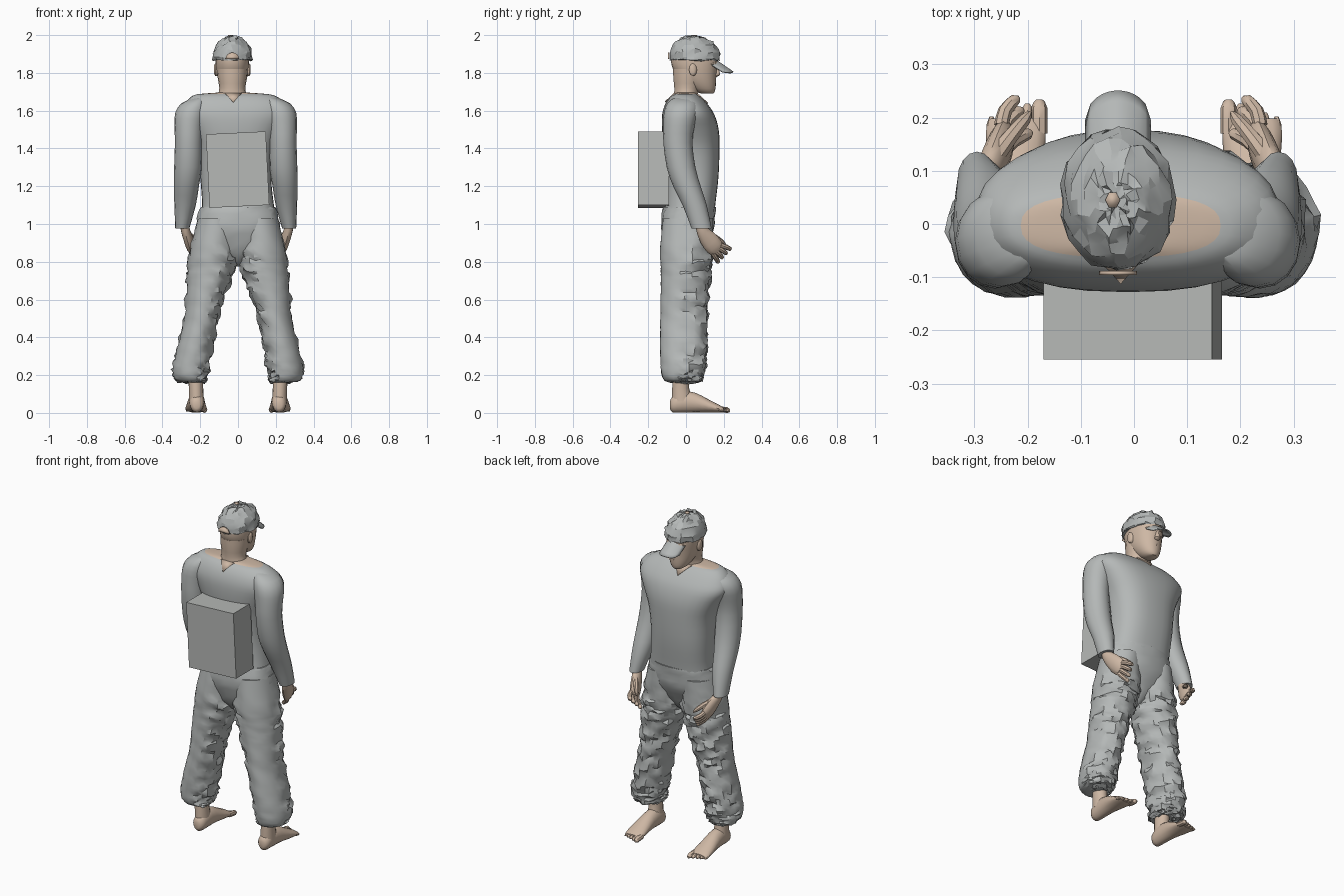
import bpy, bmesh, math, random
from mathutils import Vector

random.seed(4)
if "Cube" in bpy.data.objects:
    bpy.data.objects.remove(bpy.data.objects["Cube"])


def material(name, rgb):
    m = bpy.data.materials.new(name)
    m.use_nodes = True
    m.diffuse_color = (*rgb, 1)
    m.node_tree.nodes["Principled BSDF"].inputs["Base Color"].default_value = (*rgb, 1)
    return m


GREY = material("grey cloth", (0.46, 0.48, 0.475))
PACK = material("pack grey", (0.47, 0.485, 0.47))
SKIN = material("skin", (0.62, 0.48, 0.375))


def finish(name, bm, mats, angle=40):
    bmesh.ops.recalc_face_normals(bm, faces=bm.faces)
    me = bpy.data.meshes.new(name)
    bm.to_mesh(me)
    bm.free()
    ob = bpy.data.objects.new(name, me)
    bpy.context.collection.objects.link(ob)
    for m in mats:
        me.materials.append(m)
    bpy.ops.object.select_all(action='DESELECT')
    ob.select_set(True)
    bpy.context.view_layer.objects.active = ob
    bpy.ops.object.shade_smooth_by_angle(angle=math.radians(angle))
    return ob


def spline(pts, sub):
    """Smooth list of points passing through every given point."""
    out, n = [], len(pts)
    for i in range(n - 1):
        a, b, c, d = (Vector(pts[min(max(k, 0), n - 1)]) for k in (i - 1, i, i + 1, i + 2))
        for j in range(sub):
            t = j / sub
            out.append(0.5 * (2 * b + (c - a) * t + (2 * a - 5 * b + 4 * c - d) * t * t
                              + (3 * b - a - 3 * c + d) * t ** 3))
    return out + [Vector(pts[-1])]


def loft(name, pts, mats, n=16, sub=2, axis=None, side=(1, 0, 0), power=2.0,
         warp=None, paint=None, angle=40):
    """Skin elliptical rings (x, y, z, radius along side, other radius)."""
    rings = spline(pts, sub)
    bm = bmesh.new()
    rows = []
    for i, r in enumerate(rings):
        c = Vector(r[:3])
        t = Vector(axis) if axis else (Vector(rings[min(i + 1, len(rings) - 1)][:3])
                                       - Vector(rings[max(i - 1, 0)][:3])).normalized()
        s = Vector(side)
        s = (s - t * s.dot(t)).normalized()
        w = t.cross(s)
        row = []
        for k in range(n):
            a = 2 * math.pi * k / n
            ca, sa = math.cos(a), math.sin(a)
            p = c + s * (math.copysign(abs(ca) ** (2 / power), ca) * max(r[3], .002)) \
                  + w * (math.copysign(abs(sa) ** (2 / power), sa) * max(r[4], .002))
            if warp:
                p = warp(p, c)
            row.append(bm.verts.new(p))
        rows.append(row)
    for a, b in zip(rows, rows[1:]):
        for k in range(n):
            bm.faces.new((a[k], a[(k + 1) % n], b[(k + 1) % n], b[k]))
    bm.faces.new(rows[0])
    bm.faces.new(rows[-1])
    if paint:
        for f in bm.faces:
            f.material_index = paint(f)
    return finish(name, bm, mats, angle)


def plate(name, verts, mat, thick=0.008):
    bm = bmesh.new()
    bm.faces.new([bm.verts.new(v) for v in verts])
    ob = finish(name, bm, [mat])
    mod = ob.modifiers.new("thickness", 'SOLIDIFY')
    mod.thickness, mod.offset = thick, 0
    return ob


# Crumpled cloth: strong on the front and inside, calm on the back
def crumple(p, c):
    d = p - c
    d.z = 0
    k = 0.9 if p.y > -0.03 or abs(p.x) < abs(c.x) - 0.04 else 0.15
    k *= min(1, max(0, (1.0 - p.z) * 7))
    fold = 0.006 * math.sin(p.z * 60 + p.x * 35 + p.y * 20)
    q = p + d.normalized() * k * (fold + random.uniform(-.011, .01))
    q.z += k * random.uniform(-.01, .01)
    return q


def cap_warp(p, c):
    return p + Vector([random.uniform(-.007, .007) for _ in range(3)])


# Shirt body, with the bare yoke inside the neckline
CX = -0.012
loft("shirt", [(0, .01, .96, .19, .13), (0, .012, 1.03, .2, .137), (0, .022, 1.1, .19, .133),
               (CX, .032, 1.25, .188, .14), (CX, .03, 1.4, .203, .147),
               (CX, .023, 1.5, .243, .15), (CX, .012, 1.58, .285, .138),
               (CX, .002, 1.635, .27, .112), (-.02, -.003, 1.672, .23, .082),
               (-.025, -.003, 1.687, .188, .06), (-.028, 0, 1.695, .09, .05)],
     [GREY, SKIN], n=32, sub=3, axis=(0, 0, 1), power=2.5,
     paint=lambda f: int(f.calc_center_median().z > 1.687))
plate("back_neck_notch", [(-.068, -.062, 1.69), (.018, -.062, 1.69), (-.025, -.11, 1.645)], SKIN)
plate("front_neck_notch", [(-.08, .058, 1.69), (.03, .058, 1.69), (-.025, .115, 1.638)], SKIN)

# Seat of the trousers, rounded under into the crotch
loft("trouser_seat", [(0, 0, .775, .012, .02), (0, 0, .81, .045, .065), (0, .0, .87, .14, .1),
                      (0, .006, .95, .216, .132), (0, .01, 1.03, .214, .143),
                      (0, .018, 1.09, .197, .138)],
     [GREY], n=28, sub=3, axis=(0, 0, 1), power=2.2, angle=30,
     warp=lambda p, c: p + Vector((p.x, p.y, 0)) * random.uniform(-.03, .03))

for s, label in ((1, "left"), (-1, "right")):
    # Trouser leg
    loft(label + "_trouser_leg",
         [(s * x, y, z, rx, ry) for x, y, z, rx, ry in (
             (.113, .01, 1.03, .1, .132), (.126, 0, .87, .125, .138), (.138, 0, .78, .126, .134),
             (.152, -.003, .7, .118, .13), (.177, -.008, .6, .1, .126), (.194, -.012, .5, .091, .124),
             (.223, -.015, .37, .094, .123), (.243, -.015, .27, .097, .12),
             (.251, -.015, .2, .094, .113), (.243, -.017, .168, .08, .092),
             (.228, -.02, .16, .045, .048))],
         [GREY], n=26, sub=5, axis=(0, 0, 1), warp=crumple, angle=32)

    # Ankle, foot and toes
    loft(label + "_ankle", [(s * .225, -.025, .2, .04, .045), (s * .222, -.028, .13, .038, .045),
                            (s * .22, -.02, .06, .04, .055)], [SKIN], axis=(0, 0, 1))
    loft(label + "_foot",
         [(s * x, y, z, rx, rz) for x, y, z, rx, rz in (
             (.218, -.085, .042, .014, .02), (.218, -.07, .046, .034, .043),
             (.218, -.02, .058, .041, .057), (.22, .05, .054, .045, .052),
             (.222, .12, .036, .053, .035), (.222, .175, .022, .056, .021),
             (.222, .198, .016, .048, .013))], [SKIN], axis=(0, 1, 0))
    for i in range(5):
        x, r = s * (.178 + i * .0225), (.015, .011, .011, .01, .009)[i]
        tip = .234 - .008 * i
        loft(f"{label}_toe_{i + 1}", [(x, .17, .02, r, r), (x, tip - .015, .015, r, r),
                                      (x, tip, .012, r * .4, r * .4)], [SKIN], n=8, axis=(0, 1, 0))

    # Sleeve, blended into the sloping shoulder and wide down to the elbow
    loft(label + "_sleeve",
         [(CX + s * x, y, z, rx, ry) for x, y, z, rx, ry in (
             (.185, -.014, 1.668, .035, .05), (.214, -.018, 1.64, .072, .08),
             (.236, -.026, 1.59, .084, .091), (.247, -.037, 1.52, .077, .083),
             (.25, -.043, 1.43, .072, .077), (.253, -.026, 1.3, .073, .076),
             (.261, .005, 1.2, .066, .073), (.268, .046, 1.1, .057, .064),
             (.283, .083, .975, .037, .053))],
         [GREY], n=16, axis=(0, 0, 1))

    # Hand: wrist and palm, then four fingers and a thumb
    hx = lambda x: CX * .5 + s * x
    loft(label + "_palm", [(hx(.277), .072, 1.03, .024, .03), (hx(.273), .085, .97, .024, .031),
                           (hx(.258), .115, .925, .026, .045), (hx(.243), .15, .88, .024, .048),
                           (hx(.235), .168, .858, .014, .038)], [SKIN], n=12)
    for i in range(4):
        u = i / 3
        b = Vector((hx(.243 - .006 * u), .185 - .045 * u, .887 - .04 * u))
        d = Vector((s * (-.012 - .018 * u), .05 - .02 * u, -.016 - .028 * u))
        m, e = b + d * .55, b + d + Vector((-s * .014, 0, -.004))
        loft(f"{label}_finger_{i + 1}", [(*b, .014, .014), (*m, .0135, .0135), (*e, .011, .011),
                                         (*(e + d * .1), .004, .004)], [SKIN], n=8)
    loft(label + "_thumb", [(hx(.258), .125, .94, .019, .019), (hx(.228), .162, .925, .015, .015),
                            (hx(.2), .195, .9, .012, .012), (hx(.19), .21, .888, .004, .004)],
         [SKIN], n=8)

    # Ear
    loft(label + "_ear", [(-.03 + s * .075, .04, 1.815, .02, .03), (-.03 + s * .09, .036, 1.817, .02, .033),
                          (-.03 + s * .096, .033, 1.818, .012, .024)],
         [SKIN], n=12, axis=(1, 0, 0), side=(0, 1, 0))

    # Eye socket ridge
    loft(label + "_brow", [(-.03 + s * .012, .162, 1.845, .009, .009), (-.03 + s * .035, .156, 1.85, .01, .01),
                           (-.03 + s * .06, .13, 1.845, .008, .008)], [SKIN], n=8, side=(0, 0, 1))

# Neck and head
HX = -.03
loft("neck", [(HX, -.005, 1.64, .095, .06), (HX, 0, 1.685, .076, .064), (HX, .005, 1.72, .069, .068),
              (HX, .012, 1.77, .077, .08), (HX, .02, 1.82, .082, .09)], [SKIN], n=18, axis=(0, 0, 1))
loft("head", [(HX, .115, 1.69, .024, .03), (HX, .1, 1.703, .045, .053), (HX, .08, 1.735, .064, .078),
              (HX, .06, 1.775, .078, .1), (HX, .048, 1.82, .086, .117), (HX, .045, 1.87, .089, .125),
              (HX, .045, 1.93, .08, .11), (HX, .045, 1.96, .05, .07)],
     [SKIN], n=24, axis=(0, 0, 1), power=2.1)
loft("nose", [(HX, .152, 1.85, .008, .01), (HX, .162, 1.815, .011, .013), (HX, .166, 1.79, .018, .015),
              (HX, .154, 1.779, .012, .01)], [SKIN], n=10, axis=(0, 0, 1))
for z, w in ((1.76, .026), (1.749, .022)):
    loft("lip", [(HX - w, .135, z, .004, .004), (HX, .153, z, .007, .007), (HX + w, .135, z, .004, .004)],
         [SKIN], n=8, side=(0, 0, 1))

# Cap with a curved brim
loft("cap", [(HX, .045, 1.868, .098, .126), (HX, .045, 1.872, .107, .134), (HX, .045, 1.905, .103, .133),
             (HX, .045, 1.945, .086, .114), (HX, .042, 1.975, .06, .082),
             (HX, .04, 1.99, .034, .045), (HX, .04, 1.994, .012, .015)],
     [GREY], n=24, sub=2, axis=(0, 0, 1), warp=cap_warp, angle=20)
bm = bmesh.new()
grid = []
for j in range(6):
    v, row = j / 5, []
    for i in range(13):
        u = i / 6 - 1
        back = .15 - .025 * u * u
        front = .195 + .056 * math.sqrt(1 - u * u)
        row.append(bm.verts.new((HX + .062 * u, back + v * (front - back),
                                 1.877 - v * .07 * (1 - .35 * abs(u) ** 3) - .026 * u * u)))
    grid.append(row)
for a, b in zip(grid, grid[1:]):
    for i in range(12):
        bm.faces.new((a[i], a[i + 1], b[i + 1], b[i]))
brim = finish("cap_brim", bm, [GREY])
brim.modifiers.new("thickness", 'SOLIDIFY').thickness = 0.007

# Bare patches showing through the cap: rear opening and crown
plate("cap_rear_opening", [(HX + .036 * math.cos(a), -.092, 1.874 + .034 * math.sin(a))
                           for a in [math.pi * k / 8 for k in range(9)]], SKIN)
plate("cap_crown_opening", [(-.04 + .014 * math.cos(a), .045 + .016 * math.sin(a), 1.997)
                            for a in [math.pi * k / 3 for k in range(6)]], SKIN, .006)

# Boxy backpack, leaning slightly sideways
bm = bmesh.new()
bmesh.ops.create_cube(bm, size=1)
bmesh.ops.scale(bm, vec=(.317, .165, .39), verts=bm.verts)
pack = finish("backpack", bm, [PACK])
pack.location = (-.002, -.172, 1.288)
pack.rotation_euler = (0, math.radians(-2.8), 0)
